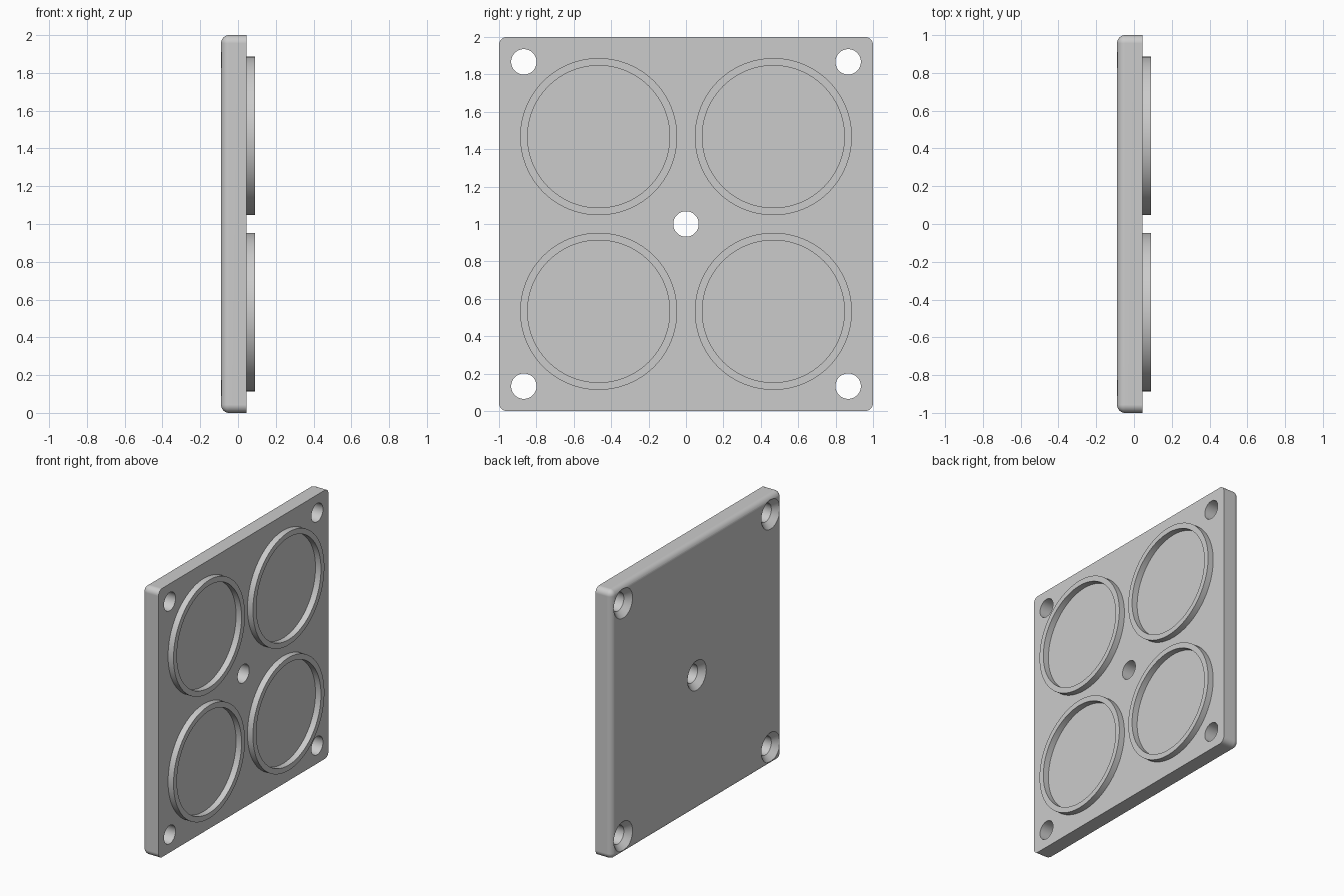
import bpy, bmesh, math
from mathutils import Matrix

if "Cube" in bpy.data.objects:
    bpy.data.objects.remove(bpy.data.objects["Cube"], do_unlink=True)

BACK, FACE, RIM = -0.09, 0.045, 0.09   # x of plate back, plate face and ring tops
RING_AT, HOLE_AT = 0.467, 0.867        # offsets from the middle of the plate

grey = bpy.data.materials.new("light_grey")
grey.use_nodes = True
grey.diffuse_color = (0.6, 0.6, 0.6, 1)
grey.node_tree.nodes["Principled BSDF"].inputs["Base Color"].default_value = grey.diffuse_color


def make_object(name, bm):
    bmesh.ops.recalc_face_normals(bm, faces=bm.faces)
    mesh = bpy.data.meshes.new(name)
    bm.to_mesh(mesh)
    bm.free()
    mesh.materials.append(grey)
    obj = bpy.data.objects.new(name, mesh)
    bpy.context.collection.objects.link(obj)
    return obj


def activate(obj):
    bpy.ops.object.select_all(action='DESELECT')
    obj.select_set(True)
    bpy.context.view_layer.objects.active = obj


def lathe(name, profile, y, z, steps):
    """Turn a closed (x, radius) profile around an axis along x."""
    bm = bmesh.new()
    verts = [bm.verts.new((x, 0, r)) for x, r in profile]
    edges = [bm.edges.new((v, verts[i - 1])) for i, v in enumerate(verts)]
    bmesh.ops.spin(bm, geom=verts + edges, cent=(0, 0, 0), axis=(1, 0, 0),
                   angle=math.tau, steps=steps)
    bmesh.ops.remove_doubles(bm, verts=bm.verts, dist=1e-5)
    obj = make_object(name, bm)
    obj.location = (0, y, z)
    return obj


# Plate: square slab, rounded at its corners and around the back
bm = bmesh.new()
size = Matrix.Diagonal((FACE - BACK, 2, 2, 1))
bmesh.ops.create_cube(bm, size=1,
                      matrix=Matrix.Translation(((FACE + BACK) / 2, 0, 1)) @ size)
rounded = [e for e in bm.edges if any(v.co.x < 0 for v in e.verts)]
bmesh.ops.bevel(bm, geom=rounded, offset=0.043, segments=8, profile=0.5,
                affect='EDGES', clamp_overlap=True)
plate = make_object("plate", bm)

# Countersunk screw holes: one in each corner and one in the middle
screw = [(-0.2, 0), (-0.2, 0.11), (BACK, 0.11), (-0.048, 0.068), (0.2, 0.068), (0.2, 0)]
corners = [(y, z) for y in (-1, 1) for z in (-1, 1)]
for y, z in corners + [(0, 0)]:
    cutter = lathe("screw_hole_cutter", screw, y * HOLE_AT, 1 + z * HOLE_AT, 48)
    cutter.hide_render = True
    cut = plate.modifiers.new("screw_hole", 'BOOLEAN')
    cut.operation, cut.solver, cut.object = 'DIFFERENCE', 'EXACT', cutter
    activate(plate)
    bpy.ops.object.modifier_apply(modifier=cut.name)
    bpy.data.objects.remove(cutter, do_unlink=True)

# Four raised rings on the face
ring = [(FACE - 0.01, 0.38), (RIM, 0.38), (RIM, 0.42), (FACE - 0.01, 0.42)]
parts = [plate]
for y, z in corners:
    name = ("upper" if z > 0 else "lower") + ("_back" if y > 0 else "_front") + "_ring"
    parts.append(lathe(name, ring, y * RING_AT, 1 + z * RING_AT, 96))

# Smooth the curved walls, keep flat faces flat
for obj in parts:
    activate(obj)
    bpy.ops.object.shade_smooth_by_angle(angle=math.radians(30))
    obj.modifiers.new("flat_faces", 'WEIGHTED_NORMAL').keep_sharp = True
